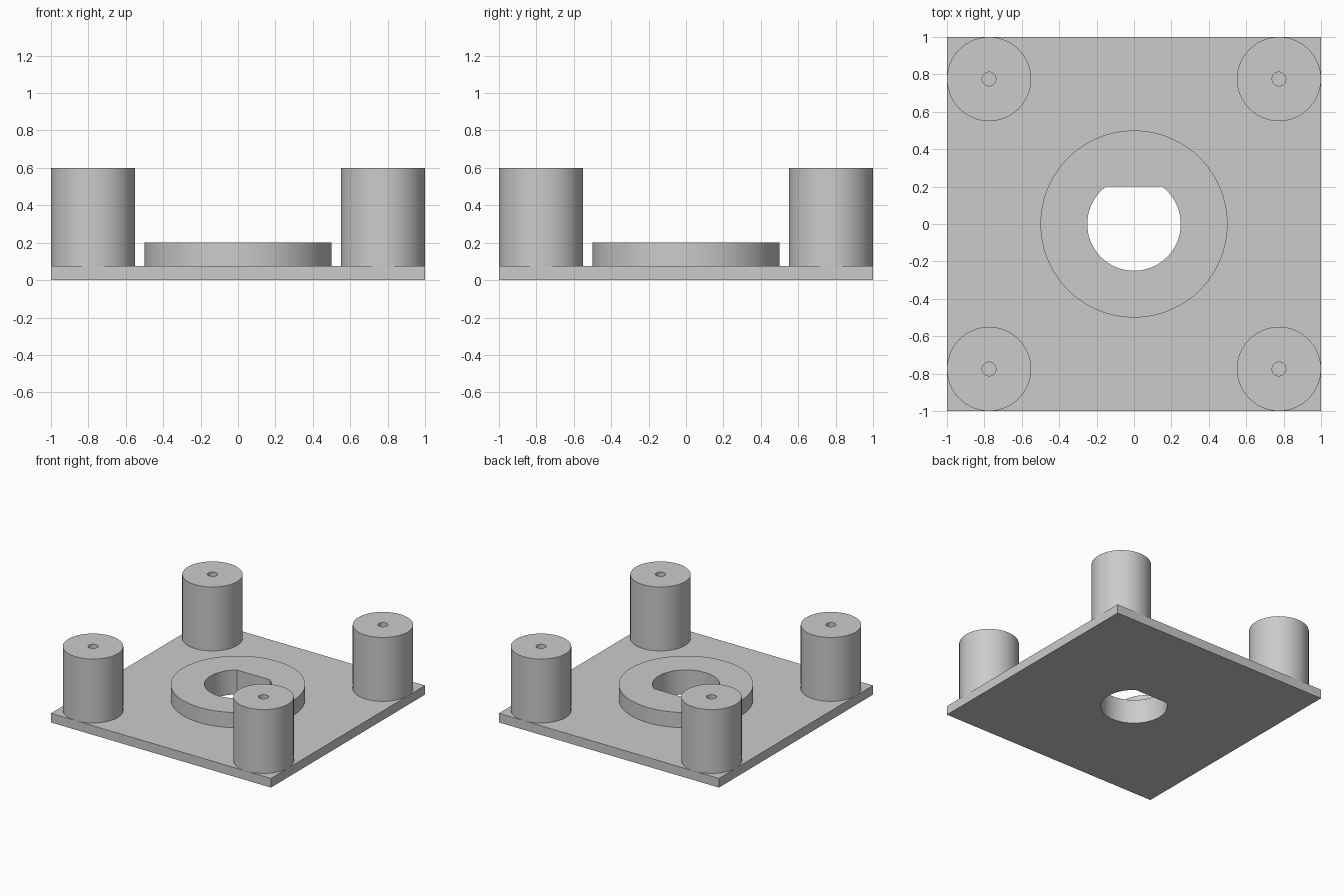
import bpy
import bmesh
import math

cube = bpy.data.objects.get("Cube")
if cube:
    bpy.data.objects.remove(cube, do_unlink=True)

PLATE_TOP = 0.075
BOSS_TOP = 0.2
POST_TOP = 0.6
POST_R = 0.225

grey = bpy.data.materials.new("light_grey")
grey.use_nodes = True
grey.diffuse_color = (0.6, 0.6, 0.6, 1)
grey.node_tree.nodes["Principled BSDF"].inputs["Base Color"].default_value = (0.6, 0.6, 0.6, 1)


def circle(radius, count):
    return [(radius * math.cos(math.tau * i / count),
             radius * math.sin(math.tau * i / count)) for i in range(count)]


def d_shape(radius, flat_y, count):
    """Circle cut off by a flat on its +y side."""
    a = math.asin(flat_y / radius)
    start, sweep = math.pi - a, math.pi + 2 * a
    angles = [start + sweep * i / count for i in range(count + 1)]
    return [(radius * math.cos(t), radius * math.sin(t)) for t in angles]


def extruded(name, outer, hole, z0, z1, location=(0, 0), seated=False):
    """Extrude an outline with a hole; a seated part has no hidden bottom face."""
    bm = bmesh.new()
    edges = []
    for loop in (outer, hole):
        verts = [bm.verts.new((x, y, z0)) for x, y in loop]
        edges += [bm.edges.new((verts[i - 1], verts[i])) for i in range(len(verts))]
    bmesh.ops.triangle_fill(bm, edges=edges, use_beauty=True, use_dissolve=False)
    base = bm.faces[:]
    result = bmesh.ops.extrude_face_region(bm, geom=base, use_keep_orig=True)
    moved = [g for g in result["geom"] if isinstance(g, bmesh.types.BMVert)]
    bmesh.ops.translate(bm, verts=moved, vec=(0, 0, z1 - z0))
    bmesh.ops.recalc_face_normals(bm, faces=bm.faces[:])
    if seated:
        bottom = [f for f in bm.faces if all(v.co.z < z0 + 0.001 for v in f.verts)]
        bmesh.ops.delete(bm, geom=bottom, context="FACES")
    mesh = bpy.data.meshes.new(name)
    bm.to_mesh(mesh)
    bm.free()
    mesh.materials.append(grey)
    obj = bpy.data.objects.new(name, mesh)
    obj.location = (*location, 0)
    bpy.context.collection.objects.link(obj)
    bpy.ops.object.select_all(action="DESELECT")
    obj.select_set(True)
    bpy.context.view_layer.objects.active = obj
    bpy.ops.object.shade_smooth_by_angle(angle=math.radians(30))
    return obj


# Square base plate with the D-shaped shaft hole
bore = d_shape(0.25, 0.2, 72)
square = [(-1, -1), (1, -1), (1, 1), (-1, 1)]
extruded("base_plate", square, bore, 0, PLATE_TOP)

# Raised collar around the hole
extruded("center_collar", circle(0.5, 96), bore, PLATE_TOP, BOSS_TOP, seated=True)

# Corner posts with blind screw holes
offset = 1 - POST_R
for side, sx in (("right", -1), ("left", 1)):
    for end, sy in (("front", -1), ("back", 1)):
        extruded(f"{end}_{side}_post", circle(POST_R, 72), circle(0.037, 32),
                 PLATE_TOP, POST_TOP, (sx * offset, sy * offset), seated=True)
